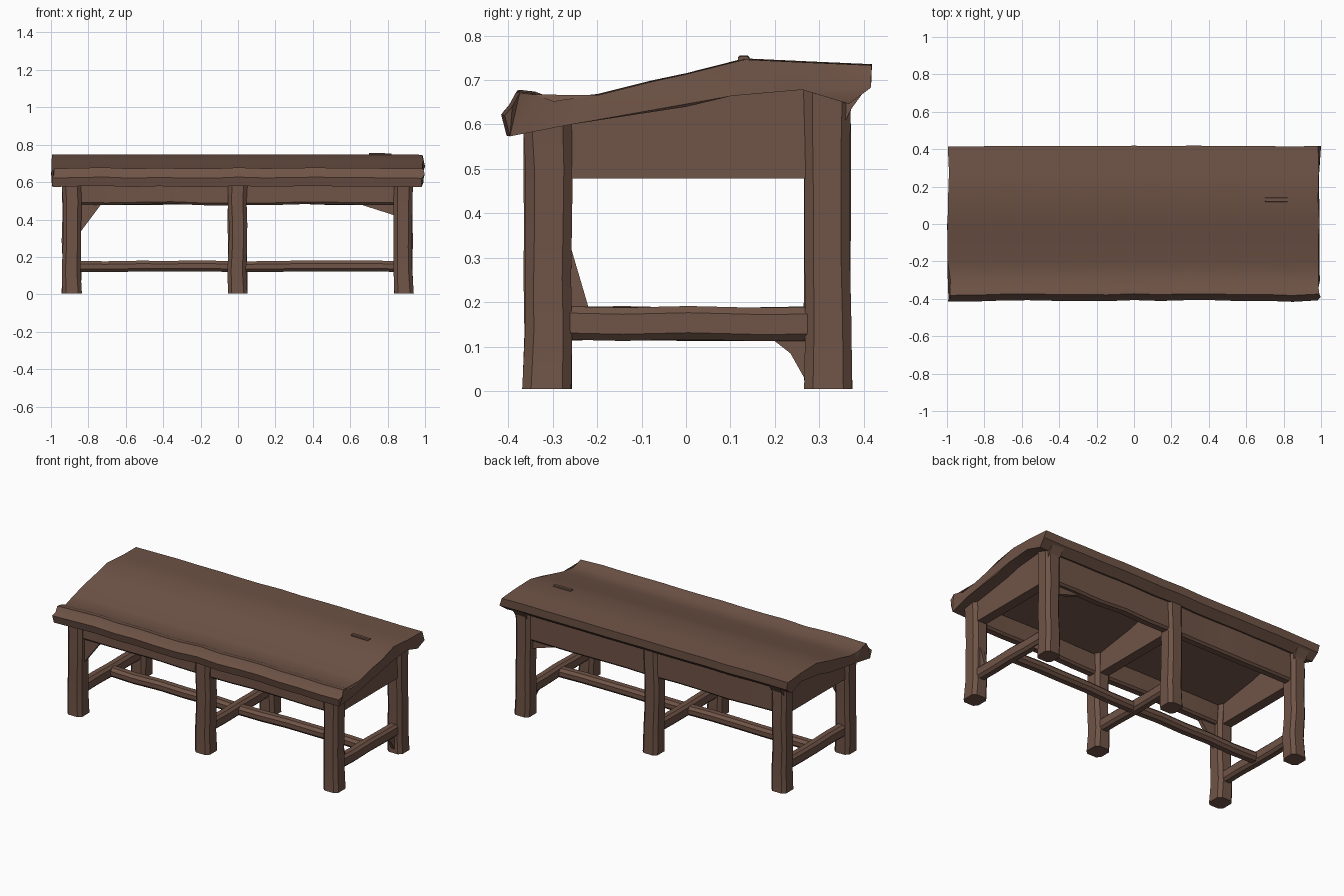
import bpy, bmesh, math, random
from mathutils import Vector

random.seed(4)
if "Cube" in bpy.data.objects:
    bpy.data.objects.remove(bpy.data.objects["Cube"], do_unlink=True)

wood = bpy.data.materials.new("brown_wood")
wood.use_nodes = True
color = (0.16, 0.088, 0.062, 1)
wood.diffuse_color = color
wood.node_tree.nodes["Principled BSDF"].inputs["Base Color"].default_value = color


def loft(name, rings, angle=40):
    """Skin a list of equal-length point rings and cap both ends."""
    bm = bmesh.new()
    loops = [[bm.verts.new(p) for p in ring] for ring in rings]
    n = len(loops[0])
    for a, b in zip(loops, loops[1:]):
        for i in range(n):
            j = (i + 1) % n
            bm.faces.new((a[i], a[j], b[j], b[i]))
    bm.faces.new(loops[0])
    bm.faces.new(loops[-1])
    bmesh.ops.triangulate(bm, faces=[f for f in bm.faces if len(f.verts) > 4])
    bmesh.ops.recalc_face_normals(bm, faces=bm.faces)
    mesh = bpy.data.meshes.new(name)
    bm.to_mesh(mesh)
    bm.free()
    mesh.materials.append(wood)
    obj = bpy.data.objects.new(name, mesh)
    bpy.context.collection.objects.link(obj)
    bpy.ops.object.select_all(action='DESELECT')
    bpy.context.view_layer.objects.active = obj
    obj.select_set(True)
    bpy.ops.object.shade_smooth_by_angle(angle=math.radians(angle))
    return obj


def timber(name, start, end, width, height, chamfer=0.02, steps=5, wobble=0.004, flare=0.0):
    """Hewn beam: chamfered rectangle swept between two points."""
    start, end = Vector(start), Vector(end)
    axis = (end - start).normalized()
    up = Vector((0, 1, 0)) if abs(axis.z) > 0.9 else Vector((0, 0, 1))
    side = axis.cross(up).normalized()
    rings = []
    for k in range(steps + 1):
        t = k / steps
        grow = 1 + flare * (2 * t - 1) ** 2
        hw, hh = width / 2 * grow, height / 2 * grow
        outline = [(hw, hh - chamfer), (hw - chamfer, hh), (chamfer - hw, hh), (-hw, hh - chamfer),
                   (-hw, chamfer - hh), (chamfer - hw, -hh), (hw - chamfer, -hh), (hw, chamfer - hh)]
        drift = [random.uniform(-wobble, wobble) for _ in range(2)]
        centre = start.lerp(end, t)
        rings.append([centre + side * (u + drift[0]) + up * (v + drift[1]) for u, v in outline])
    return loft(name, rings)


def plate(name, points, offset):
    """Wedge made from a flat outline pushed along an offset."""
    rings = [[Vector(p) - Vector(offset) for p in points],
             [Vector(p) + Vector(offset) for p in points]]
    return loft(name, rings, 20)


# Sloping table top with a raised front lip
profile = [(-0.40, 0.578), (-0.26, 0.602), (0.0, 0.642), (0.1, 0.666), (0.26, 0.68),
           (0.365, 0.648), (0.414, 0.685), (0.416, 0.735), (0.28, 0.741), (0.13, 0.748),
           (0.0, 0.715), (-0.08, 0.698), (-0.2, 0.668), (-0.3, 0.656), (-0.345, 0.672),
           (-0.378, 0.676), (-0.395, 0.645), (-0.412, 0.625)]
rings = []
steps = 14
for k in range(steps + 1):
    x = -0.99 + 1.98 * k / steps
    edge = k in (0, steps)
    dy, dz = random.uniform(-0.006, 0.006), random.uniform(-0.005, 0.003)
    ring = []
    for y, z in profile:
        ragged = random.uniform(-0.01, 0.01) if edge else 0
        front = dy if y < -0.3 else dy * 0.5
        lift = dz if y < -0.28 else dz * 0.4
        ring.append((x + ragged, y + front, z + lift))
    rings.append(ring)
loft("table_top", rings, 32)

# Three leg frames: front leg, back leg, cross rail and cross stretcher
for place, x in (("right", -0.89), ("middle", -0.003), ("left", 0.885)):
    timber(place + "_front_leg", (x, -0.31, 0.005), (x, -0.31, 0.625), 0.098, 0.104, flare=0.06)
    timber(place + "_back_leg", (x, 0.317, 0.005), (x, 0.317, 0.705), 0.098, 0.102, flare=0.06)
    timber(place + "_stretcher", (x, -0.29, 0.152), (x, 0.3, 0.152), 0.062, 0.075, 0.015, 4, 0.002)
    rail = [(x, -0.28, 0.478), (x, 0.29, 0.478), (x, 0.29, 0.69), (x, -0.28, 0.615)]
    plate(place + "_side_rail", rail, (0.03, 0, 0))

# Long aprons under the front and back edges
timber("front_apron", (-0.88, -0.305, 0.545), (0.88, -0.305, 0.545), 0.06, 0.13, 0.012, 10)
timber("back_apron", (-0.88, 0.32, 0.585), (0.88, 0.32, 0.585), 0.06, 0.21, 0.012, 10)

# Long stretcher joining the three frames
timber("long_stretcher", (-0.885, 0.0, 0.15), (0.88, 0.0, 0.15), 0.065, 0.058, 0.016, 10, 0.003)

# Flared outer corners at the tops of the back legs
for place, x in (("right", -0.89), ("left", 0.885)):
    corner = [(x, 0.35, 0.59), (x, 0.372, 0.635), (x, 0.412, 0.69), (x, 0.33, 0.71)]
    plate(place + "_corner_flare", corner, (0.04, 0, 0))

# Small split-wood wedges at the joints
plate("front_brace", [(-0.86, -0.31, 0.31), (-0.86, -0.31, 0.5), (-0.725, -0.31, 0.49)], (0, 0.012, 0))
plate("back_brace", [(0.86, 0.31, 0.415), (0.86, 0.31, 0.5), (0.64, 0.31, 0.485)], (0, 0.012, 0))
plate("stretcher_wedge", [(0.885, -0.27, 0.36), (0.885, -0.27, 0.18), (0.885, -0.217, 0.18)], (0.012, 0, 0))
plate("foot_wedge", [(0.885, 0.28, 0.005), (0.885, 0.235, 0.085), (0.885, 0.19, 0.12), (0.885, 0.28, 0.12)],
      (0.012, 0, 0))

# Splinter standing up from the top
timber("top_splinter", (0.70, 0.13, 0.747), (0.82, 0.13, 0.746), 0.025, 0.016, 0.004, 2, 0.001)
